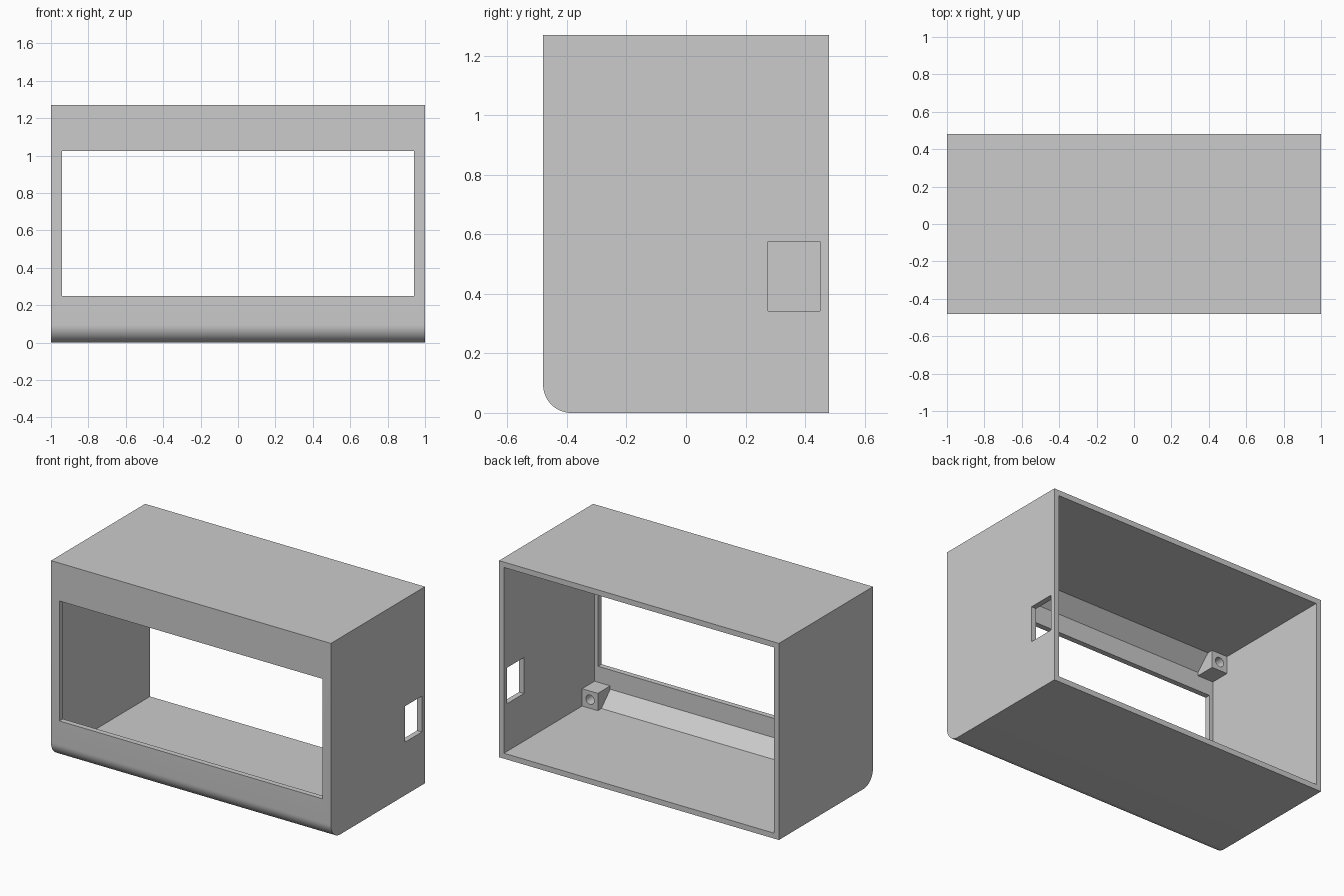
import bpy, bmesh, math
from mathutils import Vector, Matrix

cube = bpy.data.objects.get("Cube")
if cube:
    bpy.data.objects.remove(cube, do_unlink=True)

# Overall dimensions
HALF_X, HALF_Y, HEIGHT = 1.0, 0.48, 1.27
WALL = 0.035
CHAMFER = 0.09
RADIUS = 0.095

grey = bpy.data.materials.new("plain grey")
grey.use_nodes = True
colour = (0.6, 0.6, 0.6, 1)
grey.diffuse_color = colour
grey.node_tree.nodes["Principled BSDF"].inputs["Base Color"].default_value = colour


def make_object(name, bm):
    bmesh.ops.recalc_face_normals(bm, faces=bm.faces)
    mesh = bpy.data.meshes.new(name)
    bm.to_mesh(mesh)
    bm.free()
    mesh.materials.append(grey)
    obj = bpy.data.objects.new(name, mesh)
    bpy.context.collection.objects.link(obj)
    return obj


def extrude_profile(name, profile, half_width):
    """Extrude a closed (y, z) profile along x."""
    bm = bmesh.new()
    face = bm.faces.new([bm.verts.new((-half_width, y, z)) for y, z in profile])
    ext = bmesh.ops.extrude_face_region(bm, geom=[face])
    moved = [v for v in ext["geom"] if isinstance(v, bmesh.types.BMVert)]
    bmesh.ops.translate(bm, verts=moved, vec=(2 * half_width, 0, 0))
    return make_object(name, bm)


def box(name, low, high):
    low, high = Vector(low), Vector(high)
    bm = bmesh.new()
    matrix = Matrix.Translation((low + high) / 2) @ Matrix.Diagonal((*(high - low), 1))
    bmesh.ops.create_cube(bm, size=1, matrix=matrix)
    return make_object(name, bm)


def cut(target, cutter):
    """Subtract the cutter, then remove it."""
    cutter.hide_render = True
    mod = target.modifiers.new("cut", "BOOLEAN")
    mod.operation, mod.solver, mod.object = "DIFFERENCE", "EXACT", cutter
    select(target)
    bpy.ops.object.modifier_apply(modifier=mod.name)
    bpy.data.objects.remove(cutter, do_unlink=True)


def select(obj):
    bpy.ops.object.select_all(action="DESELECT")
    obj.select_set(True)
    bpy.context.view_layer.objects.active = obj


# Housing with a rounded lower front edge
steps = 16
arc = [math.pi + math.pi / 2 * i / steps for i in range(steps + 1)]
outer = [(RADIUS - HALF_Y + RADIUS * math.cos(a), RADIUS + RADIUS * math.sin(a)) for a in arc]
outer += [(HALF_Y, 0), (HALF_Y, HEIGHT), (-HALF_Y, HEIGHT)]
housing = extrude_profile("housing", outer, HALF_X)

# Cavity open at the back, with chamfered front corners
front, floor, ceiling = WALL - HALF_Y, WALL, HEIGHT - WALL
back = HALF_Y + 0.1
cavity = [(back, floor), (back, ceiling), (front + CHAMFER, ceiling),
          (front, ceiling - CHAMFER), (front, floor + CHAMFER), (front + CHAMFER, floor)]
cut(housing, extrude_profile("cavity_cutter", cavity, HALF_X - WALL))

# Display opening in front and port opening in one side
cut(housing, box("display_cutter", (-0.94, -0.6, 0.25), (0.94, -0.4, 1.025)))
cut(housing, box("port_cutter", (0.9, 0.275, 0.343), (1.1, 0.45, 0.575)))
select(housing)
bpy.ops.object.shade_smooth_by_angle(angle=math.radians(20))

# Screw bosses in the four front corners, set slightly into the walls
BOSS, BOSS_BACK, SINK = 0.112, -0.318, 0.01
for side, sx in (("left", 1), ("right", -1)):
    for level, sz in (("lower", -1), ("upper", 1)):
        centre_x = sx * (HALF_X - WALL - BOSS / 2)
        centre_z = HEIGHT / 2 + sz * (HEIGHT / 2 - WALL - BOSS / 2)
        xs = sorted((centre_x - sx * BOSS / 2, centre_x + sx * (BOSS / 2 + SINK)))
        zs = sorted((centre_z - sz * BOSS / 2, centre_z + sz * (BOSS / 2 + SINK)))
        # The boss stops short of the rounded outer edge
        boss = box(f"{level}_{side}_screw_boss", (xs[0], front - 0.003, zs[0]),
                   (xs[1], BOSS_BACK, zs[1]))
        bm = bmesh.new()
        matrix = Matrix.Translation((centre_x, BOSS_BACK, centre_z)) @ Matrix.Rotation(math.pi / 2, 4, "X")
        bmesh.ops.create_cone(bm, cap_ends=True, segments=32, radius1=0.03,
                              radius2=0.03, depth=0.2, matrix=matrix)
        cut(boss, make_object("hole_cutter", bm))
        # Trim the hidden corner that would pass the rounded edge
        if sz < 0:
            bm = bmesh.new()
            bm.from_mesh(boss.data)
            for v in bm.verts:
                if v.co.y < front and v.co.z < floor:
                    v.co.z = floor + 0.02
                    v.co.y = front
            bm.to_mesh(boss.data)
            bm.free()
        select(boss)
        bpy.ops.object.shade_smooth_by_angle(angle=math.radians(30))
